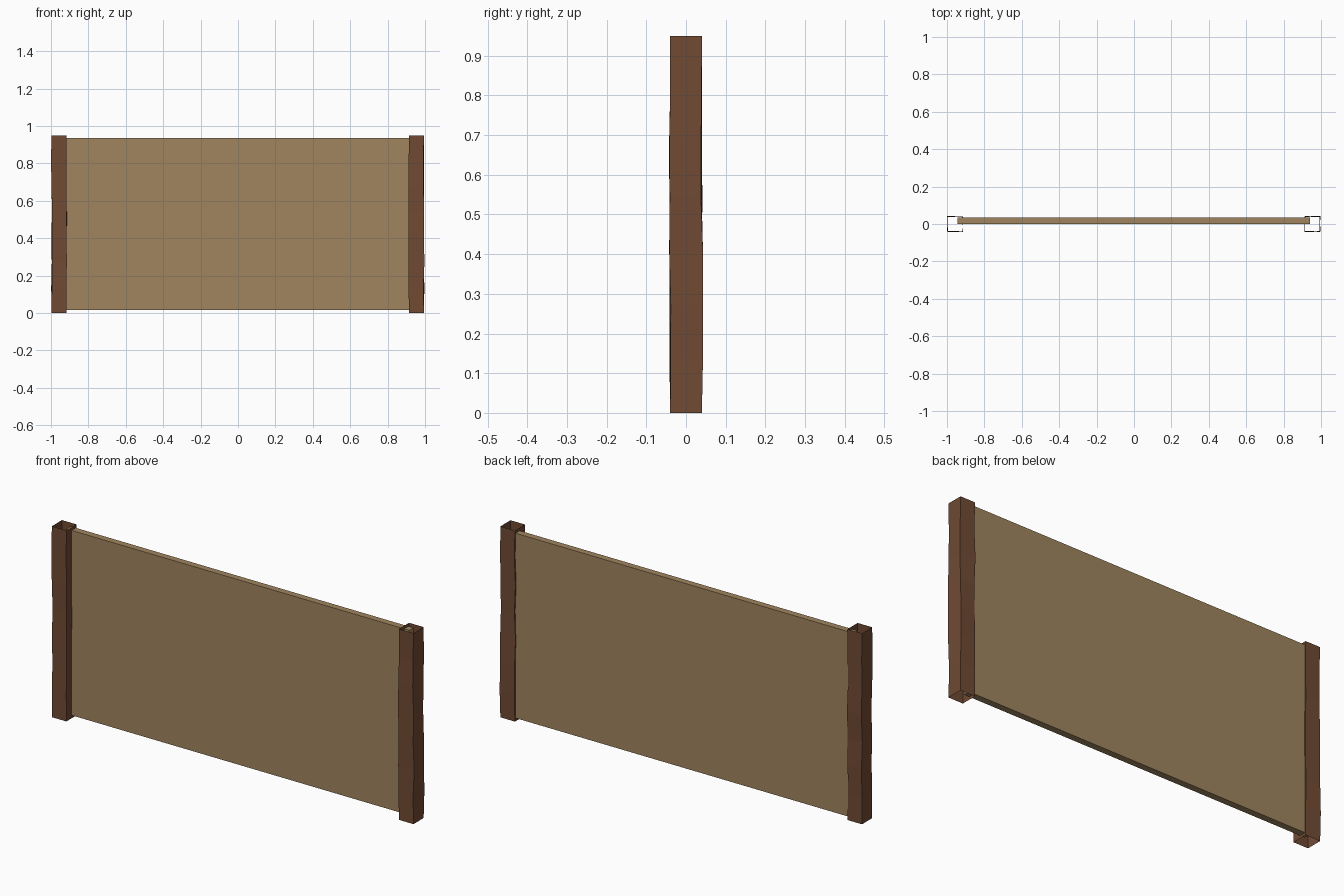
import bpy, bmesh, random

if "Cube" in bpy.data.objects:
    bpy.data.objects.remove(bpy.data.objects["Cube"])

random.seed(4)


def material(name, color):
    m = bpy.data.materials.new(name)
    m.diffuse_color = (*color, 1)
    m.use_nodes = True
    m.node_tree.nodes["Principled BSDF"].inputs["Base Color"].default_value = m.diffuse_color
    return m


post_brown = material("dark brown wood", (0.162, 0.069, 0.034))
panel_tan = material("tan wood", (0.356, 0.235, 0.114))


def add_object(name, bm, mat):
    me = bpy.data.meshes.new(name)
    bm.to_mesh(me)
    bm.free()
    me.materials.append(mat)
    ob = bpy.data.objects.new(name, me)
    bpy.context.collection.objects.link(ob)


# Posts: open-ended square sleeves with slightly uneven, hand-hewn sides
def post(name, cx, half=0.04, height=0.95, levels=8):
    bm = bmesh.new()
    rings = []
    for i in range(levels):
        z = height * i / (levels - 1)
        j = 0.0 if i in (0, levels - 1) else 0.003
        rings.append([bm.verts.new((cx + sx * half + random.uniform(-j, j),
                                    sy * half + random.uniform(-j, j), z))
                      for sx, sy in ((-1, -1), (1, -1), (1, 1), (-1, 1))])
    for a, b in zip(rings, rings[1:]):
        for k in range(4):
            n = (k + 1) % 4
            bm.faces.new((a[k], a[n], b[n], b[k]))
    add_object(name, bm, post_brown)


post("left_post", -0.957)
post("right_post", 0.954)

# Panel: flat board whose ends run into the posts
bm = bmesh.new()
bmesh.ops.create_cube(bm, size=1)
bmesh.ops.scale(bm, vec=(1.886, 0.033, 0.92), verts=bm.verts)
bmesh.ops.translate(bm, vec=(-0.001, 0.0175, 0.475), verts=bm.verts)
add_object("panel", bm, panel_tan)
